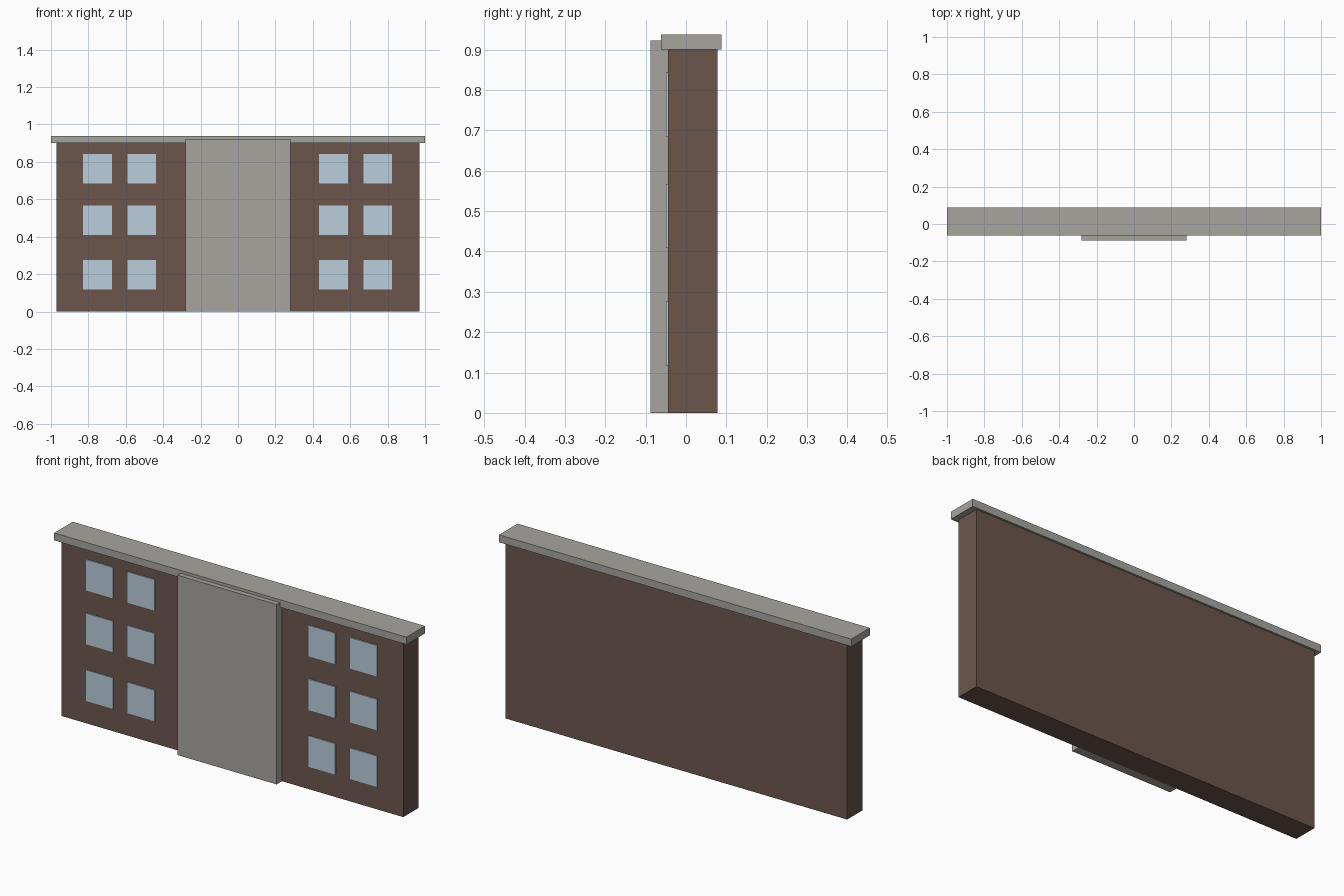
import bpy

cube = bpy.data.objects.get("Cube")
if cube:
    bpy.data.objects.remove(cube, do_unlink=True)


def material(name, r, g, b):
    m = bpy.data.materials.new(name)
    m.use_nodes = True
    m.diffuse_color = (r, g, b, 1)
    bsdf = m.node_tree.nodes["Principled BSDF"]
    bsdf.inputs["Base Color"].default_value = (r, g, b, 1)
    bsdf.inputs["Roughness"].default_value = 0.8
    return m


def box(name, x, y, z, mat):
    """Box filling the (low, high) range on each axis."""
    bpy.ops.mesh.primitive_cube_add(size=1)
    ob = bpy.context.object
    ob.name = name
    for v in ob.data.vertices:
        v.co = [r[0] if c < 0 else r[1] for c, r in zip(v.co, (x, y, z))]
    ob.data.materials.append(mat)
    return ob


brick = material("brown brick", 0.15, 0.093, 0.073)
stone = material("grey stone", 0.39, 0.375, 0.345)
glass = material("pale blue glass", 0.49, 0.62, 0.73)

# Main block, overhanging roof slab and projecting central panel
box("walls", (-0.97, 0.97), (-0.045, 0.078), (0, 0.9), brick)
box("roof_slab", (-1, 1), (-0.062, 0.088), (0.9, 0.938), stone)
box("central_panel", (-0.281, 0.281), (-0.088, -0.045), (0, 0.923), stone)

# Window panes: two columns on each wing, three floors
WIDTH, HEIGHT = 0.153, 0.159
for floor, sill in enumerate((0.117, 0.408, 0.684), 1):
    for column, left in enumerate((-0.828, -0.592, 0.434, 0.671), 1):
        box(f"window_floor_{floor}_column_{column}", (left, left + WIDTH),
            (-0.05, -0.044), (sill, sill + HEIGHT), glass)
